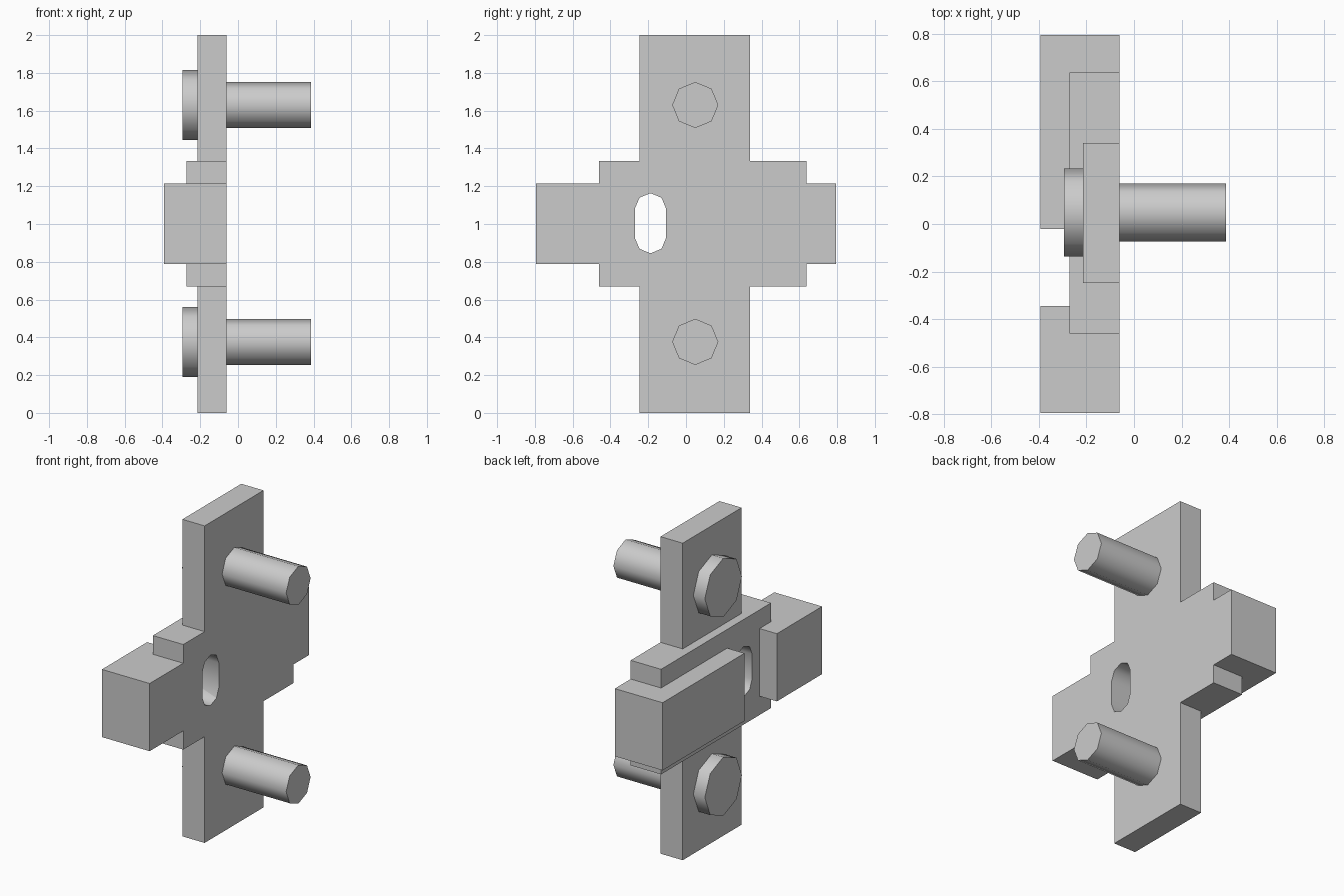
import bpy, bmesh
from math import sin, cos, pi

if "Cube" in bpy.data.objects:
    bpy.data.objects.remove(bpy.data.objects["Cube"])

FRONT = -0.06       # shared flat face of all plates
SEGMENTS = 8


def finish(name, bm):
    bmesh.ops.recalc_face_normals(bm, faces=bm.faces)
    mesh = bpy.data.meshes.new(name)
    bm.to_mesh(mesh)
    bm.free()
    obj = bpy.data.objects.new(name, mesh)
    bpy.context.collection.objects.link(obj)
    return obj


def skin(name, rings):
    """Join equal-length rings of points into a capped solid."""
    bm = bmesh.new()
    loops = [[bm.verts.new(p) for p in ring] for ring in rings]
    n = len(loops[0])
    for a, b in zip(loops, loops[1:]):
        for i in range(n):
            j = (i + 1) % n
            bm.faces.new((a[i], a[j], b[j], b[i]))
    bm.faces.new(loops[0])
    bm.faces.new(loops[-1])
    return finish(name, bm)


def block(name, back, y0, y1, z0, z1):
    outline = [(y0, z0), (y1, z0), (y1, z1), (y0, z1)]
    return skin(name, [[(x, y, z) for y, z in outline] for x in (back, FRONT)])


def activate(obj):
    bpy.ops.object.select_all(action='DESELECT')
    obj.select_set(True)
    bpy.context.view_layer.objects.active = obj


def combine(target, other, operation):
    mod = target.modifiers.new(operation.title(), 'BOOLEAN')
    mod.operation, mod.solver, mod.object = operation, 'EXACT', other
    activate(target)
    bpy.ops.object.modifier_apply(modifier=mod.name)
    bpy.data.objects.remove(other)


def smooth(obj):
    activate(obj)
    bpy.ops.object.shade_smooth_by_angle(angle=pi / 3)


# Cross-shaped body: upright plate, thicker centre, two raised arm blocks
body = block("cross_body", -0.215, -0.247, 0.34, 0.0, 2.0)
for part in (
    block("centre_plate", -0.272, -0.46, 0.637, 0.67, 1.333),
    block("short_arm", -0.393, -0.795, -0.345, 0.788, 1.215),
    block("long_arm", -0.393, -0.022, 0.795, 0.788, 1.215),
    block("arm_bridge", -0.272, -0.46, 0.637, 0.788, 1.215),
):
    combine(body, part, 'UNION')

# Slot with rounded ends through the centre plate
slot = []
for start, z in ((0, 1.083), (pi, 0.925)):
    slot += [(-0.188 + 0.082 * cos(start + i * pi / 4),
              z + 0.08 * sin(start + i * pi / 4)) for i in range(5)]
cutter = skin("slot_cutter", [[(x, y, z) for y, z in slot] for x in (-0.6, 0.2)])
combine(body, cutter, 'DIFFERENCE')
smooth(body)

# Two bolts, each with a wide head behind the plate and a long shank
for name, z in (("upper_bolt", 1.63), ("lower_bolt", 0.376)):
    profile = [(-0.295, 0.185), (-0.215, 0.185), (-0.215, 0.122), (0.387, 0.122)]
    rings = [[(x, 0.049 + r * cos(i * 2 * pi / SEGMENTS),
               z + r * sin(i * 2 * pi / SEGMENTS)) for i in range(SEGMENTS)]
             for x, r in profile]
    smooth(skin(name, rings))
